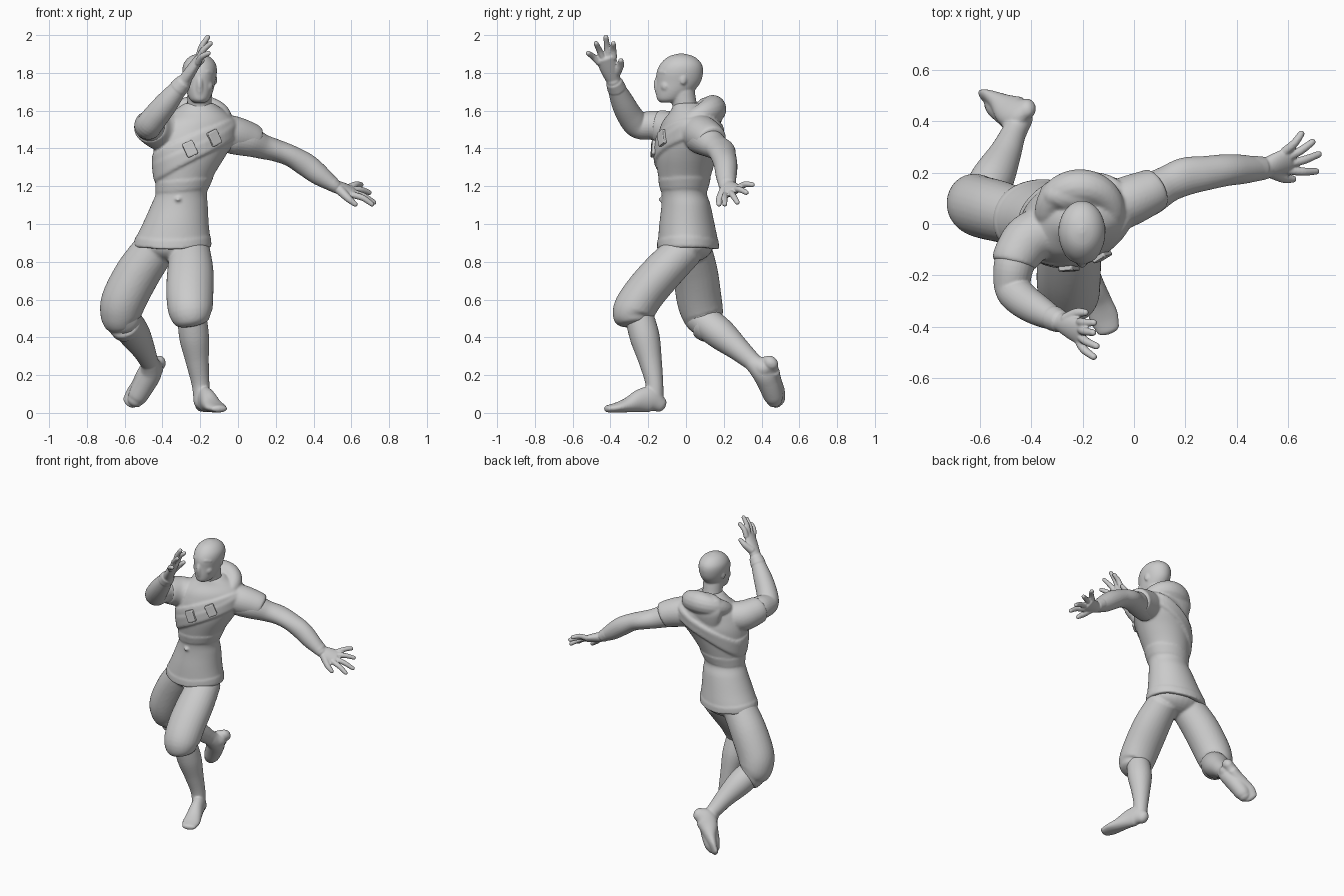
import bpy, bmesh, math
from mathutils import Vector, Matrix

if "Cube" in bpy.data.objects:
    bpy.data.objects.remove(bpy.data.objects["Cube"])

N = 28


def spline(rows, n=6):
    """Catmull-Rom through tuples of any length."""
    out = []
    for i in range(len(rows) - 1):
        a, b, c, d = (rows[max(0, min(len(rows) - 1, i + k))] for k in (-1, 0, 1, 2))
        for s in range(n):
            t = s / n
            out.append(tuple(.5 * (2 * q + (r - p) * t + (2 * p - 5 * q + 4 * r - w) * t * t
                                   + (3 * q - p - 3 * r + w) * t ** 3)
                             for p, q, r, w in zip(a, b, c, d)))
    return out + [tuple(rows[-1])]


def loft(name, rings, closed=False):
    bm = bmesh.new()
    vs = [[bm.verts.new(p) for p in r] for r in rings]
    m = len(vs[0])
    for i in range(len(vs) if closed else len(vs) - 1):
        a, b = vs[i], vs[(i + 1) % len(vs)]
        for j in range(m):
            k = (j + 1) % m
            bm.faces.new((a[j], a[k], b[k], b[j]))
    if not closed:
        bm.faces.new(vs[0])
        bm.faces.new(vs[-1])
    bmesh.ops.recalc_face_normals(bm, faces=bm.faces)
    me = bpy.data.meshes.new(name)
    bm.to_mesh(me)
    bm.free()
    ob = bpy.data.objects.new(name, me)
    bpy.context.collection.objects.link(ob)


def tube(name, pts, side=(1, 0, 0), cap=1.0, n=N):
    """Limb through (x, y, z, r_side, r_other) points with rounded ends."""
    rows = spline([p if len(p) == 5 else (*p, p[3]) for p in pts])
    P = [Vector(r[:3]) for r in rows]

    def ring(i, shift=0, f=1):
        t = (P[min(i + 1, len(P) - 1)] - P[max(i - 1, 0)]).normalized()
        u = Vector(side)
        u = (u - t * u.dot(t)).normalized()
        v = t.cross(u)
        c = P[i] + t * shift * min(rows[i][3:])
        return [c + u * rows[i][3] * f * math.cos(a) + v * rows[i][4] * f * math.sin(a)
                for a in (2 * math.pi * k / n for k in range(n))]
    ends = [(cap * math.sin(a), math.cos(a)) for a in (.4, .8, 1.15, 1.45)]
    loft(name, [ring(0, -s, f) for s, f in reversed(ends)] + [ring(i) for i in range(len(P))]
         + [ring(len(P) - 1, s, f) for s, f in ends])


def ball(name, c, r, yaw=0, tilt=0):
    bpy.ops.mesh.primitive_uv_sphere_add(segments=24, ring_count=14, location=c,
                                         rotation=(tilt, 0, yaw))
    o = bpy.context.object
    o.name, o.scale = name, r


def fuse(name, voxel, smooth):
    """Merge all parts made since the last call into one soft skin."""
    parts = [o for o in bpy.data.objects if not o.modifiers]
    bpy.ops.object.select_all(action='DESELECT')
    for o in parts:
        o.select_set(True)
    bpy.context.view_layer.objects.active = parts[0]
    bpy.ops.object.join()
    o = bpy.context.object
    bpy.ops.object.transform_apply(location=True, rotation=True, scale=True)
    o.name = name
    m = o.modifiers.new("skin", 'REMESH')
    m.mode, m.voxel_size, m.use_smooth_shade = 'VOXEL', voxel, True
    s = o.modifiers.new("soften", 'SMOOTH')
    s.factor, s.iterations = .5, smooth


# Torso sections: z, centre x, centre y, half width, half depth, yaw
TORSO = spline([(.875, -.347, .01, .204, .160, -6), (.92, -.345, .01, .199, .157, -6),
                (1.0, -.33, .005, .175, .146, -4), (1.1, -.31, 0, .150, .13, 0),
                (1.17, -.298, -.01, .135, .12, 4), (1.25, -.285, -.008, .153, .138, 10),
                (1.35, -.26, .0, .19, .158, 16), (1.43, -.235, .015, .215, .165, 21),
                (1.5, -.215, .025, .22, .155, 22), (1.55, -.208, .03, .195, .142, 20),
                (1.6, -.205, .03, .135, .11, 10), (1.64, -.205, .01, .075, .075, 0)], 5)


def surf(t, z, off=0):
    for a, b in zip(TORSO, TORSO[1:]):
        if z <= b[0]:
            break
    f = (z - a[0]) / (b[0] - a[0])
    _, cx, cy, rx, ry, yaw = (p + (q - p) * f for p, q in zip(a, b))
    x, y, w = (rx + off) * math.cos(t), (ry + off) * math.sin(t), math.radians(yaw)
    return Vector((cx + x * math.cos(w) - y * math.sin(w),
                   cy + x * math.sin(w) + y * math.cos(w), z))


ANG = [2 * math.pi * k / 56 for k in range(56)]
loft("torso", [[surf(t, r[0]) for t in ANG] for r in TORSO])


# Cloth bands wrapped around the torso
def band(name, zf, h, off):
    loft(name, [[surf(t, zf(t) + h * k, o) for k, o in
                 ((1, -.02), (.93, off * .8), (.6, off), (-.6, off), (-.93, off * .8), (-1, -.02))]
                for t in ANG], True)


def strap_z(t):
    return 1.40 + .12 * math.cos(t)


band("chest_strap", strap_z, .055, .012)
band("back_strap", lambda t: 1.43 + .10 * math.cos(t + .5), .03, .009)
band("top_lower_edge", lambda t: 1.205 + .012 * math.cos(t), .03, .005)
band("tunic_hem", lambda t: .90 + .010 * math.cos(2 * t), .025, .004)
ball("belt_button", surf(-1.68, 1.13, .003), (.016, .014, .012))

# Hood rolled around the neck, thick behind and draped in front
rings = []
for a in ANG:
    s, c = math.sin(a), math.cos(a)
    low = max(0, -s)
    ctr = Vector((-.21 + .125 * c, .03 + (.112 + .028 * low) * s, 1.558 + .050 * s - .025 * low))
    r = .050 + .022 * s
    rings.append([ctr + Vector((c, s, 0)) * r * math.cos(b) + Vector((0, 0, 1)) * r * 1.05 * math.sin(b)
                  for b in (2 * math.pi * k / 16 for k in range(16))])
loft("hood_roll", rings, True)
tube("hood_bag", [(-.22, .115, 1.60, .14, .07), (-.23, .125, 1.54, .14, .062), (-.25, .115, 1.45, .10, .05)])
tube("left_sleeve", [(-.12, .05, 1.49, .10), (-.02, .09, 1.472, .098), (.05, .12, 1.453, .09),
                     (.08, .135, 1.438, .085)], (0, 1, 0), .2)
tube("right_sleeve", [(-.33, -.02, 1.475, .10), (-.41, -.06, 1.49, .10), (-.455, -.12, 1.51, .092),
                      (-.465, -.15, 1.515, .088)], (.7, .1, -.7), .2)
fuse("hooded_tunic", .0075, 4)

# Trousers
ball("pelvis", (-.34, .01, .885), (.18, .135, .09))
tube("left_trouser", [(-.255, .0, .87, .105, .10), (-.252, -.115, .755, .122, .108),
                      (-.255, -.215, .64, .125, .11), (-.252, -.278, .54, .117, .110),
                      (-.243, -.28, .485, .094, .092)], cap=.3)
tube("right_trouser", [(-.44, .025, .87, .11), (-.53, .05, .74, .119), (-.603, .07, .60, .119),
                       (-.618, .09, .52, .110), (-.605, .105, .475, .094)], cap=.3)
tube("right_trouser_cuff", [(-.60, .10, .475, .092), (-.583, .135, .45, .088)], cap=.3)
fuse("trousers", .0085, 4)

# Pouches on the strap
for i, t in enumerate((math.radians(-108), math.radians(-80))):
    z = strap_z(t) + .035
    u = (surf(t + .05, strap_z(t + .05) + .03) - surf(t - .05, strap_z(t - .05) + .03)).normalized()
    n = u.cross(surf(t, z + .02) - surf(t, z - .02)).normalized()
    M = Matrix((u, n.cross(u), n)).transposed().to_4x4()
    M.translation = surf(t, z, .012)
    bpy.ops.mesh.primitive_cube_add(size=1)
    o = bpy.context.object
    o.name = "pouch_%d" % (i + 1)
    o.matrix_world = M @ Matrix.Diagonal((.06, .08, .026, 1))
    b = o.modifiers.new("bevel", 'BEVEL')
    b.width, b.segments = .12, 2
    bpy.ops.object.shade_smooth_by_angle()

# Head: centre y, z, half width, half depth
HX = -.203
HEAD = spline([(-.095, 1.643, .03, .04), (-.083, 1.66, .052, .07), (-.06, 1.70, .070, .098),
               (-.04, 1.75, .082, .117), (-.033, 1.80, .091, .123), (-.027, 1.84, .088, .113),
               (-.025, 1.87, .071, .09), (-.025, 1.89, .046, .059), (-.025, 1.902, .012, .015)])
loft("head", [[(HX + rx * math.cos(t), cy + ry * math.sin(t), z) for t in ANG] for cy, z, rx, ry in HEAD])
tube("neck", [(-.205, .01, 1.56, .072), (-.205, -.005, 1.62, .065), (-.203, -.02, 1.70, .066)])
tube("mask_nose", [(HX, -.146, 1.785, .010), (HX, -.155, 1.745, .016), (HX, -.141, 1.70, .022),
                   (HX, -.127, 1.667, .022)])
for s, side in ((-1, "right"), (1, "left")):
    ball("ear_" + side, (HX + s * .083, -.012, 1.765), (.009, .018, .028), s * .3, -.15)
    tube("brow_" + side, [(HX + s * .012, -.145, 1.797, .009), (HX + s * .04, -.135, 1.805, .010),
                          (HX + s * .064, -.110, 1.80, .009)], (0, 0, 1), n=12)
    ball("cheek_" + side, (HX + s * .034, -.104, 1.73), (.038, .034, .036))
fuse("masked_head", .006, 5)


# Feet: distance from heel, centre height, half width, half height
def foot(name, heel, fwd, up, k=1):
    h, f, u = Vector(heel), Vector(fwd).normalized(), Vector(up)
    u = (u - f * u.dot(f)).normalized()
    tube(name, [(*(h + (f * a + u * b) * k), w, q) for a, b, w, q in
                ((.035, .047, .036, .044), (.08, .070, .042, .068), (.14, .064, .045, .062),
                 (.21, .042, .052, .040), (.27, .029, .057, .027), (.32, .022, .046, .020))],
         f.cross(u))


# Lower legs with feet
tube("left_shin", [(-.245, -.25, .52, .076), (-.232, -.218, .40, .079), (-.215, -.188, .27, .061),
                   (-.198, -.167, .15, .047), (-.192, -.17, .06, .043, .05)])
foot("left_foot", (-.205, -.108, 0), (.11, -.32, 0), (0, 0, 1))
fuse("left_lower_leg", .0065, 4)

tube("right_shin", [(-.605, .08, .50, .085), (-.55, .18, .42, .084), (-.50, .28, .335, .062),
                    (-.467, .36, .265, .048), (-.44, .41, .235, .046)])
foot("right_foot", (-.375, .48, .275), (-.63, .10, -.74), (-.47, -.80, .36), .93)
tube("right_instep", [(-.465, .355, .265, .047), (-.462, .405, .215, .058), (-.49, .435, .16, .058),
                      (-.53, .462, .09, .052), (-.545, .468, .065, .042)], (1, 1, 0), .8)
fuse("right_lower_leg", .0065, 6)


# Hands: thumb tip first, then index to little finger
def hand(name, wrist, knuckle, across, thumb, tips, bend):
    w, k = Vector(wrist), Vector(knuckle)
    d = (k - w).normalized()
    s = Vector(across)
    s = (s - d * s.dot(d)).normalized()
    n = d.cross(s) * bend
    tube(name + "_palm", [(*w, .039, .033), (*w.lerp(k, .5), .049, .029), (*k, .052, .022)], s, .6)
    for i, tip in enumerate(tips):
        b, e = k + s * (i - 1.5) * .028 - d * .01, Vector(tip)
        e -= (e - b).normalized() * .012
        tube(name + "_finger_%d" % (i + 1), [(*b, .018), (*(b.lerp(e, .5) + n * .01), .0165), (*e, .0135)],
             s, n=12)
    b, e = w.lerp(k, .25) - s * .025, Vector(thumb)
    tube(name + "_thumb", [(*b, .027), (*(b.lerp(e, .55) - s * .010), .020), (*e, .014)], s, n=12)


# Arms with hands
tube("left_arm", [(-.03, .075, 1.45, .08), (.05, .11, 1.44, .082), (.13, .155, 1.41, .072, .066),
                  (.20, .185, 1.39, .074, .059), (.28, .198, 1.36, .067, .057), (.36, .210, 1.313, .062),
                  (.43, .213, 1.26, .056), (.51, .215, 1.203, .042, .036)], (0, 1, 0))
tube("left_wrist_cuff", [(.465, .216, 1.236, .050, .045), (.503, .217, 1.208, .046, .04)], (0, 1, 0), .2)
hand("left_hand", (.51, .217, 1.20), (.605, .25, 1.172), (-.06, .16, .10), (.62, .175, 1.105),
     [(.72, .205, 1.10), (.73, .275, 1.11), (.705, .325, 1.165), (.66, .36, 1.21)], 1)
fuse("left_arm", .005, 2)

tube("right_arm", [(-.40, -.07, 1.49, .085), (-.445, -.11, 1.505, .085), (-.47, -.17, 1.522, .078),
                   (-.472, -.25, 1.522, .071), (-.435, -.295, 1.57, .068), (-.37, -.338, 1.65, .060),
                   (-.285, -.383, 1.755, .039)], (.7, .1, -.7))
tube("right_wrist_cuff", [(-.315, -.367, 1.718, .05), (-.287, -.381, 1.752, .044)], (0, 1, 0), .2)
hand("right_hand", (-.28, -.385, 1.765), (-.205, -.425, 1.878), (0, -.14, -.04), (-.19, -.345, 1.865),
     [(-.15, -.385, 1.965), (-.155, -.425, 2.0), (-.14, -.48, 1.965), (-.15, -.525, 1.91)], -1)
fuse("right_arm", .005, 2)
